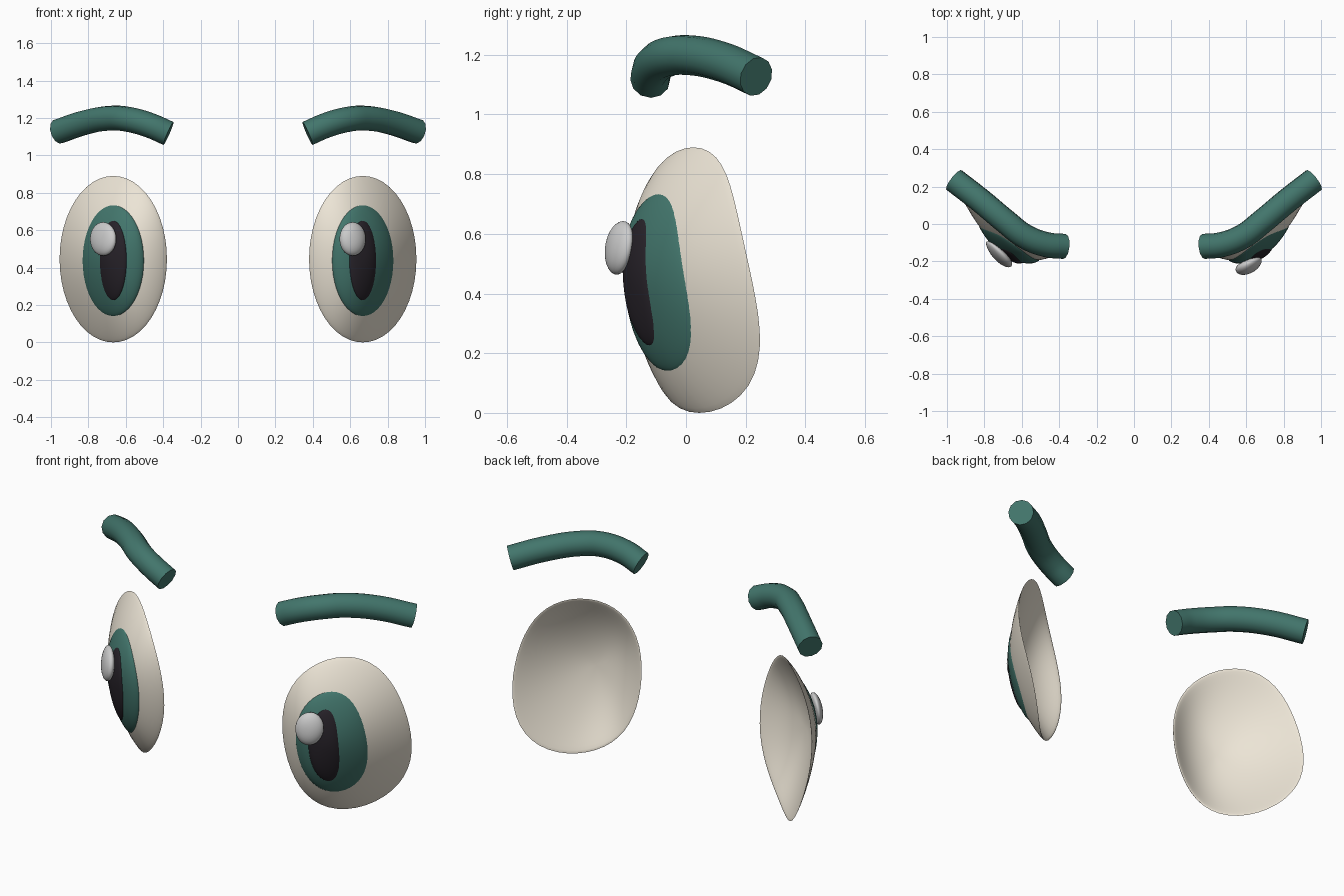
import bpy, bmesh, math
from math import sin, cos, pi, sqrt

if "Cube" in bpy.data.objects:
    bpy.data.objects.remove(bpy.data.objects["Cube"])

CX, CZ, RX, RZ = 0.667, 0.445, 0.287, 0.445   # outline of the eye seen from the front


def material(name, rgb):
    m = bpy.data.materials.new(name)
    m.diffuse_color = (*rgb, 1)
    m.use_nodes = True
    m.node_tree.nodes["Principled BSDF"].inputs["Base Color"].default_value = m.diffuse_color
    return m


CREAM = material("cream", (0.84, 0.78, 0.67))
TEAL = material("teal", (0.055, 0.18, 0.15))
DARK = material("dark", (0.02, 0.016, 0.022))


def face_y(x, z):
    """Depth of the curved face surface that all eye layers wrap around."""
    u, v = (x - CX) / RX, (z - CZ) / RZ
    t = math.atan2(v, u)
    r2 = u * u + v * v
    rim = (0.039 + 0.195 * cos(t) - 0.0245 * sin(t) + 0.004 * cos(2 * t)
           - 0.0125 * sin(2 * t) - 0.017 * cos(3 * t) - 0.0145 * sin(3 * t))
    return -0.15 + 0.14 * u - 0.03 * v + (rim + 0.15 - 0.14 * cos(t) + 0.03 * sin(t)) * r2


def finish(ob, mat, angle):
    if mat:
        ob.data.materials.append(mat)
    bpy.ops.object.select_all(action='DESELECT')
    bpy.context.view_layer.objects.active = ob
    ob.select_set(True)
    bpy.ops.object.shade_smooth_by_angle(angle=math.radians(angle))


def layer(name, side, cx, cz, rx, rz, mid, front, back, power, mat, segs=48, rings=12):
    """Oval pad with rounded rim, bent over the face surface."""
    bm = bmesh.new()

    def vert(s, a, sign):
        x, z = cx + rx * s * cos(a), cz + rz * s * sin(a)
        k = sqrt(max(0, 1 - s ** power))
        y = face_y(x, z) + mid + (back if sign > 0 else -front) * k
        return bm.verts.new((side * x, y, z))

    # rings run from the front centre, over the rim, to the back centre
    path = [(sin(pi / 2 * i / rings), -1) for i in range(1, rings + 1)]
    path += [(s, 1) for s, _ in reversed(path[:-1])]
    loops = [[vert(s, 2 * pi * j / segs, g) for j in range(segs)] for s, g in path]
    tip, tail = vert(0, 0, -1), vert(0, 0, 1)
    for j in range(segs):
        n = (j + 1) % segs
        bm.faces.new((tip, loops[0][j], loops[0][n]))
        bm.faces.new((tail, loops[-1][n], loops[-1][j]))
        for a, b in zip(loops, loops[1:]):
            bm.faces.new((a[j], b[j], b[n], a[n]))
    bmesh.ops.recalc_face_normals(bm, faces=bm.faces)
    me = bpy.data.meshes.new(name)
    bm.to_mesh(me)
    bm.free()
    ob = bpy.data.objects.new(name, me)
    bpy.context.collection.objects.link(ob)
    finish(ob, mat, 80)


def brow(name, side):
    """Bent round bar with flat ends."""
    pts = [(0.372, -0.12, 1.117), (0.47, -0.11, 1.16), (0.585, -0.065, 1.192),
           (0.68, 0.008, 1.199), (0.82, 0.125, 1.175), (0.962, 0.235, 1.127)]
    cu = bpy.data.curves.new(name, 'CURVE')
    cu.dimensions = '3D'
    cu.bevel_depth = 0.067
    cu.bevel_resolution = 4
    cu.resolution_u = 5
    cu.use_fill_caps = True
    sp = cu.splines.new('BEZIER')
    sp.bezier_points.add(len(pts) - 1)
    for p, (x, y, z) in zip(sp.bezier_points, pts):
        p.co = (side * x, y, z)
        p.handle_left_type = p.handle_right_type = 'AUTO'
    ob = bpy.data.objects.new(name, cu)
    bpy.context.collection.objects.link(ob)
    bpy.ops.object.select_all(action='DESELECT')
    bpy.context.view_layer.objects.active = ob
    ob.select_set(True)
    bpy.ops.object.convert(target='MESH')
    finish(bpy.context.object, TEAL, 40)


for side, tag in ((1, "right"), (-1, "left")):
    # thin concave shell, then raised iris and pupil
    layer("eye_white_" + tag, side, CX, CZ, RX, RZ, 0.0, 0.01, 0.015, 6, CREAM)
    layer("iris_" + tag, side, 0.667, 0.437, 0.165, 0.298, -0.005, 0.026, 0.008, 4, TEAL)
    layer("pupil_" + tag, side, 0.667, 0.438, 0.073, 0.213, -0.025, 0.018, 0.01, 4, DARK)
    # the glint sits to the same side in both eyes, so it is not mirrored
    layer("glint_" + tag, side, 0.667 - side * 0.054, 0.553, 0.07, 0.09,
          -0.06, 0.036, 0.036, 2.5, None, 32, 8)
    brow("brow_" + tag, side)
